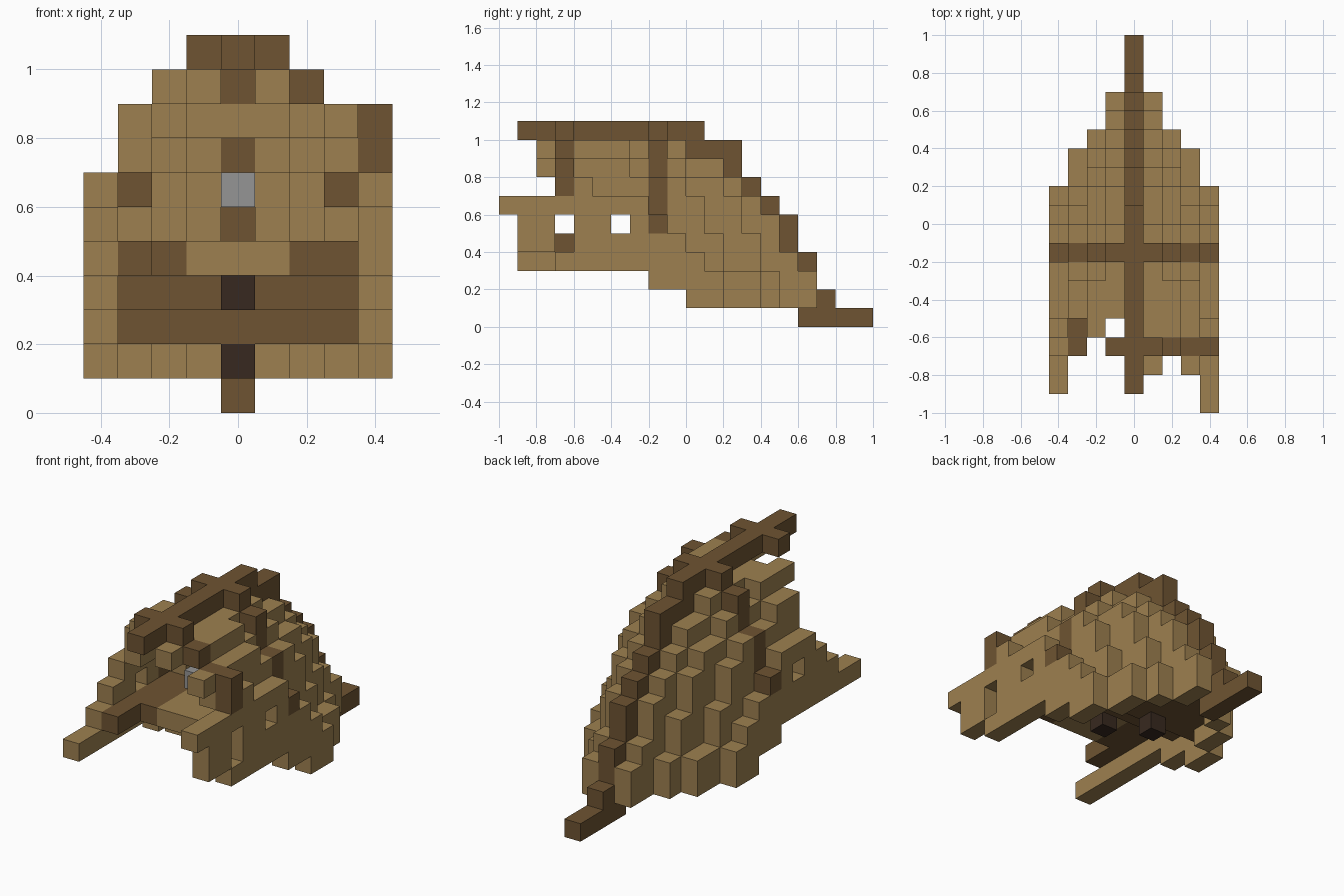
import bpy, bmesh
from mathutils import Vector

cube = bpy.data.objects.get("Cube")
if cube:
    bpy.data.objects.remove(cube, do_unlink=True)

U = 0.1  # block size


def material(name, rgb):
    m = bpy.data.materials.new(name)
    m.use_nodes = True
    m.diffuse_color = (*rgb, 1)
    bsdf = m.node_tree.nodes["Principled BSDF"]
    bsdf.inputs["Base Color"].default_value = (*rgb, 1)
    bsdf.inputs["Roughness"].default_value = 0.9
    return m


def box(xs, ys, zs):
    """Blocks in inclusive index ranges."""
    return {(x, y, z) for x in range(xs[0], xs[1] + 1)
            for y in range(ys[0], ys[1] + 1) for z in range(zs[0], zs[1] + 1)}


# Bow taper: for each distance from the keel, the end of the hull per level
ENDS = {
    0: [8, 7, 7, 6, 6, 5, 4, 3, 3, 1],
    1: [7, 7, 6, 5, 5, 4, 3, 2, 0],
    2: [5, 5, 4, 4, 3, 3, 2, 0, -3],
    3: [4, 4, 2, 2, 1, 1, 0, -3],
    4: [2, 2, 1, 0, -1, -2],
}


def bottom(y):
    return 3 if y < -2 else 2 if y < 0 else 1


def solid(x, y, z):
    ends = ENDS.get(abs(x), [])
    return bottom(y) <= z <= len(ends) and y < ends[z - 1]


def start(x, z):
    """Ragged broken edge of the planking."""
    if x == 4:
        return {3: -7, 6: -10}.get(z, -9)
    if x == -4:
        return {3: -9, 4: -7, 5: -6}.get(z, -5)
    if x > 0:
        return -8 if (x, z) in {(1, 9), (3, 8)} else -7
    return -6 if x == -2 else -5


# Hull planking: the outer skin of the solid, open below and at the broken end
hull = set()
for (x, y, z) in box((-4, 4), (-10, 7), (1, 9)):
    if x == 0 or not solid(x, y, z) or y < start(x, z):
        continue
    side = 1 if x > 0 else -1
    inner = solid(x + side, y, z) and solid(x, y + 1, z)
    roof = z < len(ENDS[abs(x)]) and solid(x, y, z + 1)
    if not (inner and roof):
        hull.add((x, y, z))
hull |= {(4, -6, 7), (0, 0, 8)}
hull -= {(4, -7, 4), (4, -7, 5), (4, -4, 5), (-4, -4, 5)}

# Keel along the top, stepping down the bow
keel = box((0, 0), (-9, 0), (10, 10)) | box((0, 0), (0, 2), (9, 9))
for z, y in {8: 2, 7: 3, 6: 4, 5: 5, 4: 5, 3: 6, 2: 6, 1: 7}.items():
    keel |= box((0, 0), (y - 1, y), (z, z))
keel |= box((0, 0), (6, 9), (0, 0))

# Ribs across the hull
middle_rib = set()
for s in (-1, 1):
    middle_rib |= {(s, -2, 10), (2 * s, -2, 9), (2 * s, -2, 8),
                   (3 * s, -2, 7), (3 * s, -2, 6), (4 * s, -2, 5)}
end_rib = {(-1, -7, 10), (1, -7, 10), (2, -7, 9), (3, -7, 8), (4, -7, 8), (4, -7, 7)}

# Stepped deck inside
deck = box((-3, 3), (-5, -2), (4, 4)) | box((-3, -3), (-7, -6), (4, 4))
deck |= {c for c in box((-3, 3), (-1, 0), (3, 3)) if solid(*c)}
deck |= {c for c in box((-3, 3), (1, 5), (2, 2)) if solid(*c)}
deck_planks = box((-1, 1), (-5, -3), (4, 4))
deck -= deck_planks

tan = material("light_wood", (0.337, 0.216, 0.08))
brown = material("dark_wood", (0.156, 0.088, 0.032))
black = material("charred_wood", (0.039, 0.022, 0.014))
grey = material("grey_metal", (0.3, 0.3, 0.3))

# Earlier parts take priority where blocks overlap
parts = [
    ("metal_fitting", {(0, -4, 6)}, grey),
    ("charred_blocks", {(0, -3, 3), (0, 1, 1)}, black),
    ("keel", keel, brown),
    ("middle_rib", middle_rib, brown),
    ("end_rib", end_rib, brown),
    ("hull_planking", hull, tan),
    ("deck_planks", deck_planks, tan),
    ("deck", deck, brown),
]
used = set()
for _, cells, _ in parts:
    cells -= used
    used |= cells


def build(name, cells, mat):
    """Make one mesh from the exposed faces of a set of blocks."""
    bm = bmesh.new()
    for c in cells:
        centre = Vector((c[0], c[1] + 0.5, c[2] + 0.5))
        for axis in range(3):
            for s in (-1, 1):
                n = Vector((0, 0, 0))
                n[axis] = s
                if tuple(int(a + b) for a, b in zip(c, n)) in used:
                    continue
                u = Vector((0, 0, 0))
                u[(axis + 1) % 3] = 0.5
                v = n.cross(u)
                mid = centre + n * 0.5
                bm.faces.new([bm.verts.new((mid + p) * U)
                              for p in (-u - v, u - v, u + v, -u + v)])
    bmesh.ops.remove_doubles(bm, verts=bm.verts, dist=0.001)
    mesh = bpy.data.meshes.new(name)
    bm.to_mesh(mesh)
    bm.free()
    mesh.materials.append(mat)
    bpy.context.collection.objects.link(bpy.data.objects.new(name, mesh))


for part in parts:
    build(*part)
